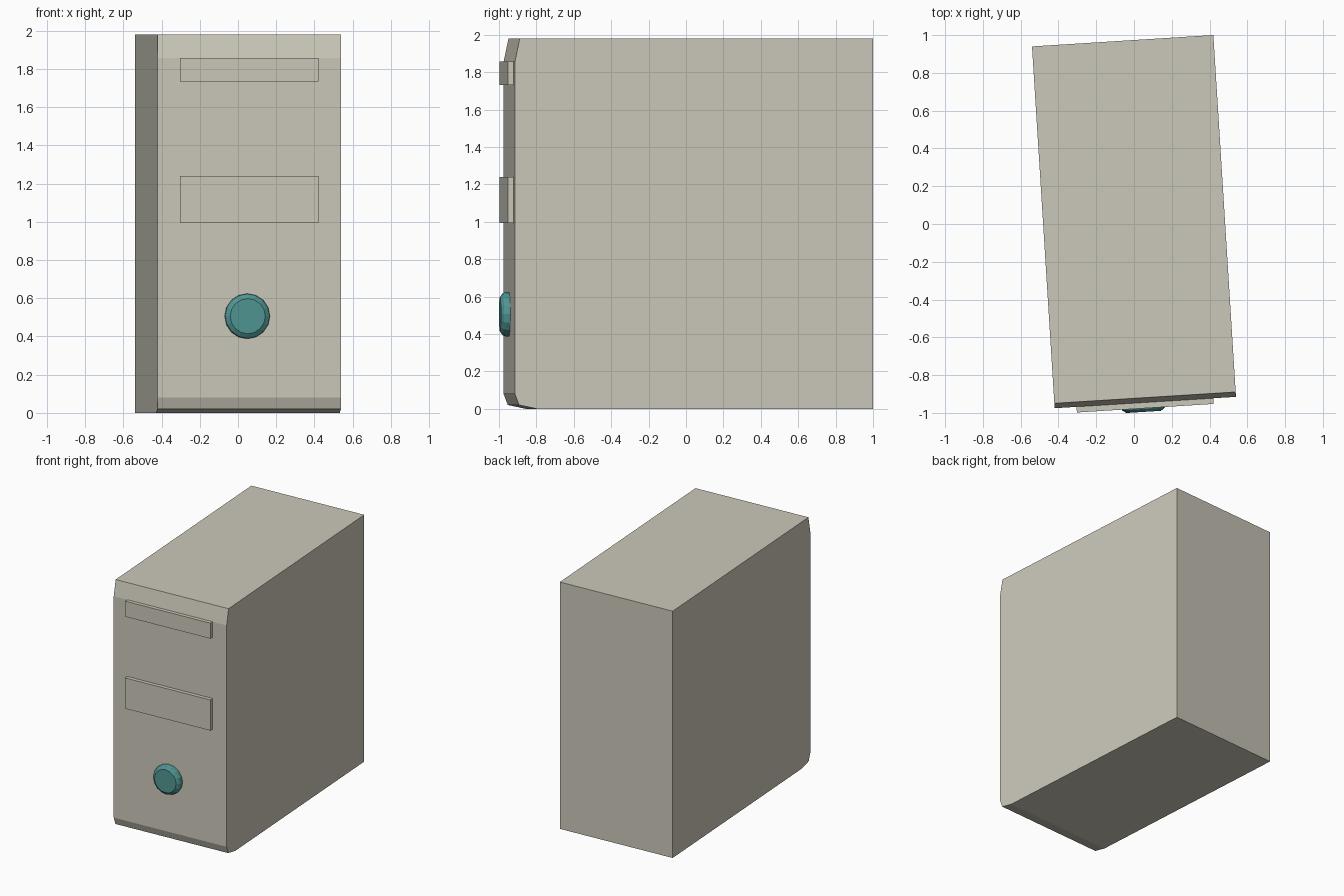
import bpy, bmesh, math
from mathutils import Matrix

if "Cube" in bpy.data.objects:
    bpy.data.objects.remove(bpy.data.objects["Cube"])

ANGLE = math.radians(3.58)
W, D = 0.962, 1.919           # case width and depth
F = -D / 2                    # local front plane
PLACE = Matrix.Translation((0, 0.0125, 0)) @ Matrix.Rotation(ANGLE, 4, 'Z')


def material(name, rgb):
    m = bpy.data.materials.new(name)
    m.diffuse_color = (*rgb, 1)
    m.use_nodes = True
    m.node_tree.nodes["Principled BSDF"].inputs["Base Color"].default_value = m.diffuse_color
    return m


beige = material("beige plastic", (0.60, 0.58, 0.49))
teal = material("teal plastic", (0.08, 0.30, 0.29))


def finish(bm, name, mat):
    bmesh.ops.recalc_face_normals(bm, faces=bm.faces)
    me = bpy.data.meshes.new(name)
    bm.to_mesh(me)
    bm.free()
    me.materials.append(mat)
    ob = bpy.data.objects.new(name, me)
    ob.matrix_world = PLACE
    bpy.context.collection.objects.link(ob)
    return ob


def extrude_profile(name, profile, x0, x1, mat):
    """Extrude a (y, z) profile along x."""
    bm = bmesh.new()
    face = bm.faces.new([bm.verts.new((x0, y, z)) for y, z in profile])
    ext = bmesh.ops.extrude_face_region(bm, geom=[face])
    verts = [v for v in ext["geom"] if isinstance(v, bmesh.types.BMVert)]
    bmesh.ops.translate(bm, verts=verts, vec=(x1 - x0, 0, 0))
    return finish(bm, name, mat)


# Tower case with chamfered front edges
extrude_profile("tower_case", [
    (F + 0.12, 0), (F + 0.022, 0.021), (F, 0.08), (F, 1.856),
    (F + 0.026, 1.98), (D / 2, 1.98), (D / 2, 0)], -W / 2, W / 2, beige)

# Raised drive covers
for name, z0, z1 in (("upper_drive_cover", 1.733, 1.857),
                     ("lower_drive_cover", 0.995, 1.241)):
    extrude_profile(name, [(F - 0.03, z0), (F - 0.03, z1), (F + 0.02, z1), (F + 0.02, z0)],
                    -0.365, 0.361, beige)

# Round power button: rings of (radius, distance out from the front)
N = 16
bm = bmesh.new()
rings = []
for r, out in ((0.118, -0.01), (0.118, 0.02), (0.113, 0.034), (0.092, 0.049)):
    rings.append([bm.verts.new((-0.012 + r * math.cos(2 * math.pi * i / N), F - out,
                                0.506 + r * math.sin(2 * math.pi * i / N))) for i in range(N)])
for a, b in zip(rings, rings[1:]):
    for i in range(N):
        j = (i + 1) % N
        bm.faces.new((a[i], a[j], b[j], b[i]))
bm.faces.new(rings[-1])
bm.faces.new(rings[0])
finish(bm, "power_button", teal)
